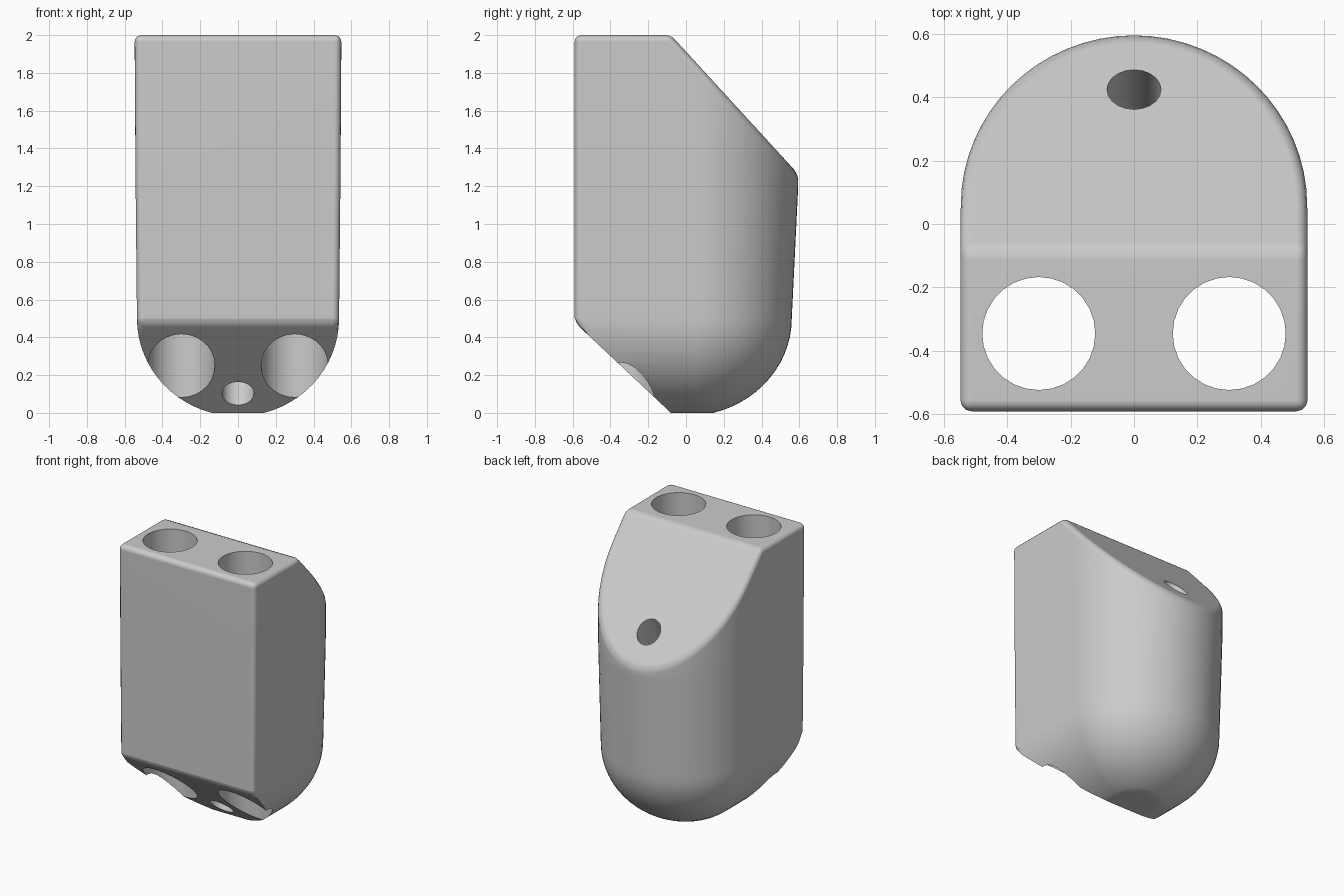
import bpy, bmesh, math
from mathutils import Vector

old = bpy.data.objects.get("Cube")
if old:
    bpy.data.objects.remove(old, do_unlink=True)

grey = bpy.data.materials.new("light grey")
grey.use_nodes = True
colour = (0.6, 0.6, 0.6, 1)
grey.diffuse_color = colour
grey.node_tree.nodes["Principled BSDF"].inputs["Base Color"].default_value = colour

FRONT, ARC = -0.59, 32


def section(bm, z, width, back):
    """D-shaped ring: flat at the front, rounded at the back."""
    centre = 0.1 * back
    pts = [(-width, FRONT), (width, FRONT)]
    for i in range(ARC + 1):
        a = math.pi * i / ARC
        pts.append((width * math.cos(a), centre + (back - centre) * math.sin(a)))
    return [bm.verts.new((x, y, z)) for x, y in pts]


# Body: stacked sections with a domed underside
bm = bmesh.new()
rings = []
for i in range(14, -1, -1):
    a = math.radians(75) * i / 14
    z = 0.5 * (1 - math.sin(a) / math.sin(math.radians(75)))
    rings.append(section(bm, z, 0.535 * math.cos(a), 0.56 * math.cos(a)))
rings.append(section(bm, 1.2, 0.542, 0.594))
rings.append(section(bm, 2.0, 0.547, 0.6))
for low, high in zip(rings, rings[1:]):
    for i in range(len(low)):
        j = (i + 1) % len(low)
        bm.faces.new((low[i], low[j], high[j], high[i]))
bm.faces.new(list(reversed(rings[0])))
bm.faces.new(rings[-1])


def slice_off(point, normal):
    """Cut away everything on the normal side and close the cut."""
    geom = bm.verts[:] + bm.edges[:] + bm.faces[:]
    bmesh.ops.bisect_plane(bm, geom=geom, dist=1e-5, plane_co=point,
                           plane_no=normal, clear_outer=True)
    rim = [e for e in bm.edges if e.is_boundary]
    bmesh.ops.holes_fill(bm, edges=rim, sides=0)
    bmesh.ops.recalc_face_normals(bm, faces=bm.faces[:])


# Sloping upper back and sloping lower front
slice_off(Vector((0, -0.08, 2.0)), Vector((0, 0.72, 0.66)))
slice_off(Vector((0, -0.08, 0)), Vector((0, -0.48, -0.51)))
bmesh.ops.remove_doubles(bm, verts=bm.verts[:], dist=0.001)

# Softened edges
sharp = [e for e in bm.edges
         if len(e.link_faces) == 2 and e.calc_face_angle() > math.radians(30)
         and min(v.co.z for v in e.verts) > 0.44]
bmesh.ops.bevel(bm, geom=sharp, offset=0.035, segments=3, profile=0.5,
                affect='EDGES', clamp_overlap=False)
bmesh.ops.recalc_face_normals(bm, faces=bm.faces[:])

mesh = bpy.data.meshes.new("body")
bm.to_mesh(mesh)
bm.free()
mesh.materials.append(grey)
body = bpy.data.objects.new("body", mesh)
bpy.context.collection.objects.link(body)
bpy.context.view_layer.objects.active = body


def drill(start, end, radius, sides):
    """Bore a round hole through the body along a line."""
    start, end = Vector(start), Vector(end)
    axis = end - start
    bpy.ops.mesh.primitive_cylinder_add(
        vertices=sides, radius=radius, depth=axis.length,
        location=(start + end) / 2,
        rotation=axis.to_track_quat('Z', 'Y').to_euler())
    cutter = bpy.context.object
    cutter.name = "hole_cutter"
    cutter.hide_render = True
    cutter.data.materials.append(grey)
    bpy.ops.object.select_all(action='DESELECT')
    body.select_set(True)
    bpy.context.view_layer.objects.active = body
    mod = body.modifiers.new("hole", 'BOOLEAN')
    mod.operation, mod.solver, mod.object = 'DIFFERENCE', 'EXACT', cutter
    bpy.ops.object.modifier_apply(modifier=mod.name)
    bpy.data.objects.remove(cutter, do_unlink=True)


# Two wide upright bores and one narrow slanted bore
for side in (-1, 1):
    drill((side * 0.3, -0.345, -0.3), (side * 0.3, -0.345, 2.3), 0.178, 28)
drill((0, -0.327, -0.2), (0, 0.596, 1.83), 0.085, 20)

# Smooth shading with crisp rims
bpy.ops.object.select_all(action='DESELECT')
body.select_set(True)
bpy.context.view_layer.objects.active = body
bpy.ops.object.shade_smooth_by_angle(angle=math.radians(35))
weighted = body.modifiers.new("even_shading", 'WEIGHTED_NORMAL')
weighted.keep_sharp = True
